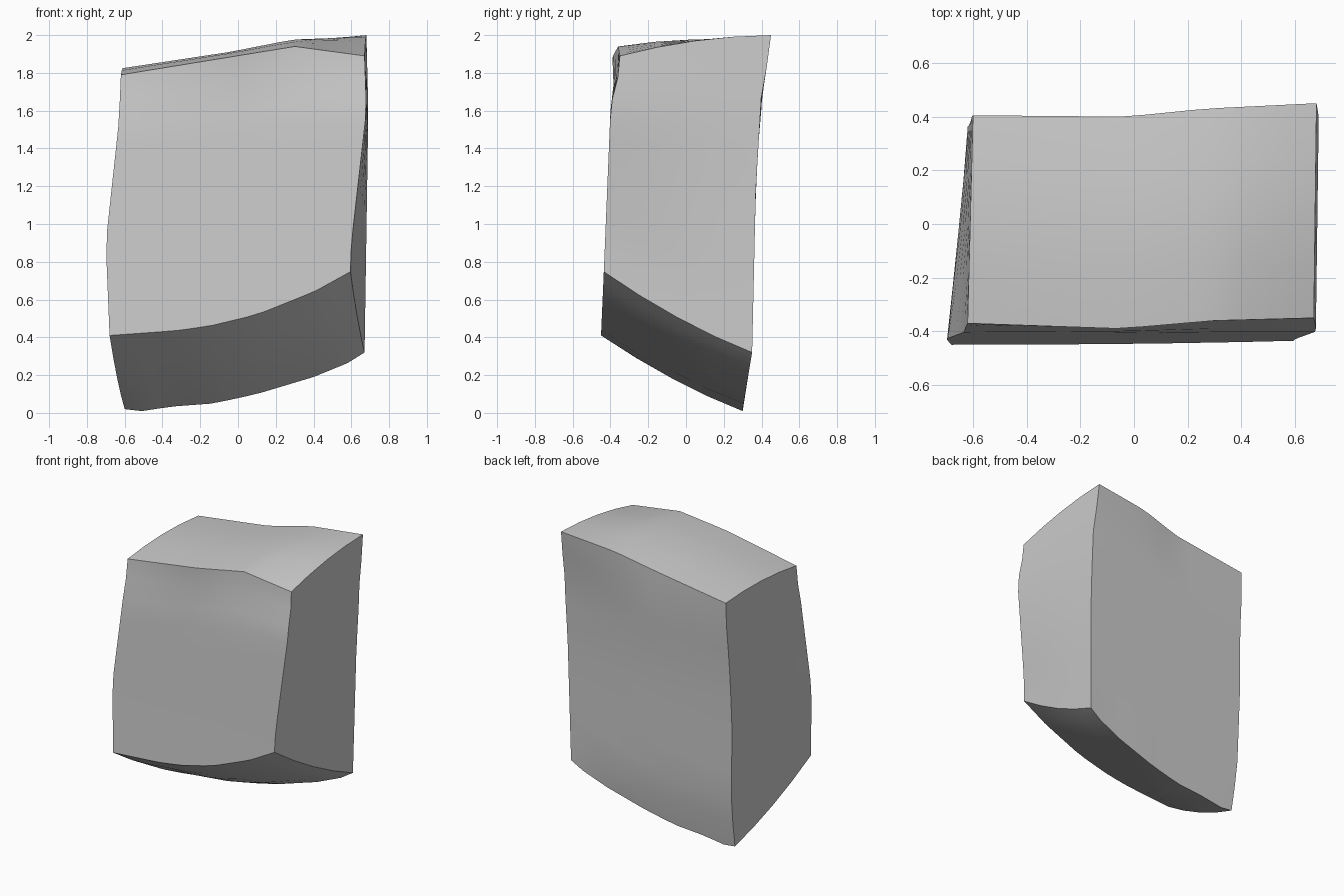
import bpy, bmesh, math
from mathutils import Vector

cube = bpy.data.objects.get("Cube")
if cube:
    bpy.data.objects.remove(cube, do_unlink=True)

stone = bpy.data.materials.new("plain grey")
stone.use_nodes = True
stone.diffuse_color = (0.6, 0.6, 0.6, 1)
stone.node_tree.nodes["Principled BSDF"].inputs["Base Color"].default_value = (0.6, 0.6, 0.6, 1)


def along(points, t):
    """Piecewise linear lookup of the value at t."""
    for (a, p), (b, q) in zip(points, points[1:]):
        if t <= b:
            return p + (q - p) * max(0, (t - a) / (b - a))
    return points[-1][1]


# Long edges of the block: heights along x
FRONT_LOW = [(-.68, .41), (-.33, .435), (-.15, .46), (.1, .52), (.4, .64), (.6, .75)]
BACK_LOW = [(-.6, .02), (-.47, .005), (-.4, .03), (-.13, .05), (.1, .1), (.4, .19), (.62, .28), (.67, .32)]
FRONT_TOP = [(-.62, 1.79), (.3, 1.94), (.67, 1.89)]
BACK_TOP = [(-.6, 1.81), (-.03, 1.89), (.27, 1.96), (.68, 2.0)]

# Upright corners: x along the height
FRONT_LEFT = [(.41, -.68), (.9, -.7), (1.55, -.63), (1.79, -.62)]
FRONT_RIGHT = [(.75, .595), (.9, .6), (1.6, .68), (1.89, .67)]
BACK_LEFT = [(.02, -.6), (.9, -.62), (1.81, -.6)]
BACK_RIGHT = [(.32, .67), (1.6, .69), (2.0, .68)]

# Depth of the broad faces: y along the height, and along the top edges
FRONT_Y = [(.41, -.45), (.75, -.435), (1.6, -.4), (1.79, -.37)]
BACK_Y = [(.02, .3), (.32, .35), (1.2, .37), (1.6, .395), (1.81, .405)]
BACK_TOP_Y = [(-.6, .405), (-.03, .4), (.27, .43), (.68, .45)]
FRONT_TOP_Y = [(-.62, -.37), (-.05, -.39), (.3, -.36), (.67, -.35)]


def sheet(u, v, low, top, left, right, depth, top_depth):
    """Point on a broad face, u across and v up."""
    def spread(z_left, z_right):
        a, b = along(left, z_left), along(right, z_right)
        return a + (b - a) * u
    ends = [[along(edge, x) for x in (-1, 1)] for edge in (low, top)]
    x_low, x_top = spread(*ends[0]), spread(*ends[1])
    z_low, z_top = along(low, x_low), along(top, x_top)
    z = z_low + (z_top - z_low) * v
    x = spread(*(a + (b - a) * v for a, b in zip(*ends)))
    y = along(depth, z)
    if v > .8:
        blend = (v - .8) / .2
        y += (along(top_depth, x) - y) * blend
    return Vector((x, y, z))


def block_point(u, v, w):
    front = sheet(u, v, FRONT_LOW, FRONT_TOP, FRONT_LEFT, FRONT_RIGHT, FRONT_Y, FRONT_TOP_Y)
    back = sheet(u, v, BACK_LOW, BACK_TOP, BACK_LEFT, BACK_RIGHT, BACK_Y, BACK_TOP_Y)
    p = front.lerp(back, w)
    swell = 4 * w * (1 - w)  # top and underside bow slightly outwards
    p.z += swell * (.025 if v == 1 else -.03 if v == 0 else 0)
    return p


# Block: the outer skin of a bent grid
STEPS = (14, 10, 4)
bm = bmesh.new()
verts = {}


def vert(cell):
    if cell not in verts:
        verts[cell] = bm.verts.new(block_point(*(c / n for c, n in zip(cell, STEPS))))
    return verts[cell]


for axis in range(3):
    a, b = (axis + 1) % 3, (axis + 2) % 3
    for end in (0, STEPS[axis]):
        for i in range(STEPS[a]):
            for j in range(STEPS[b]):
                corners = []
                for di, dj in ((0, 0), (1, 0), (1, 1), (0, 1)):
                    cell = [0, 0, 0]
                    cell[axis], cell[a], cell[b] = end, i + di, j + dj
                    corners.append(vert(tuple(cell)))
                bm.faces.new(corners)
bmesh.ops.recalc_face_normals(bm, faces=bm.faces[:])

mesh = bpy.data.meshes.new("stone_block")
bm.to_mesh(mesh)
bm.free()
mesh.materials.append(stone)
block = bpy.data.objects.new("stone_block", mesh)
bpy.context.collection.objects.link(block)
bpy.context.view_layer.objects.active = block
block.select_set(True)
bpy.ops.object.shade_smooth_by_angle(angle=math.radians(35))
